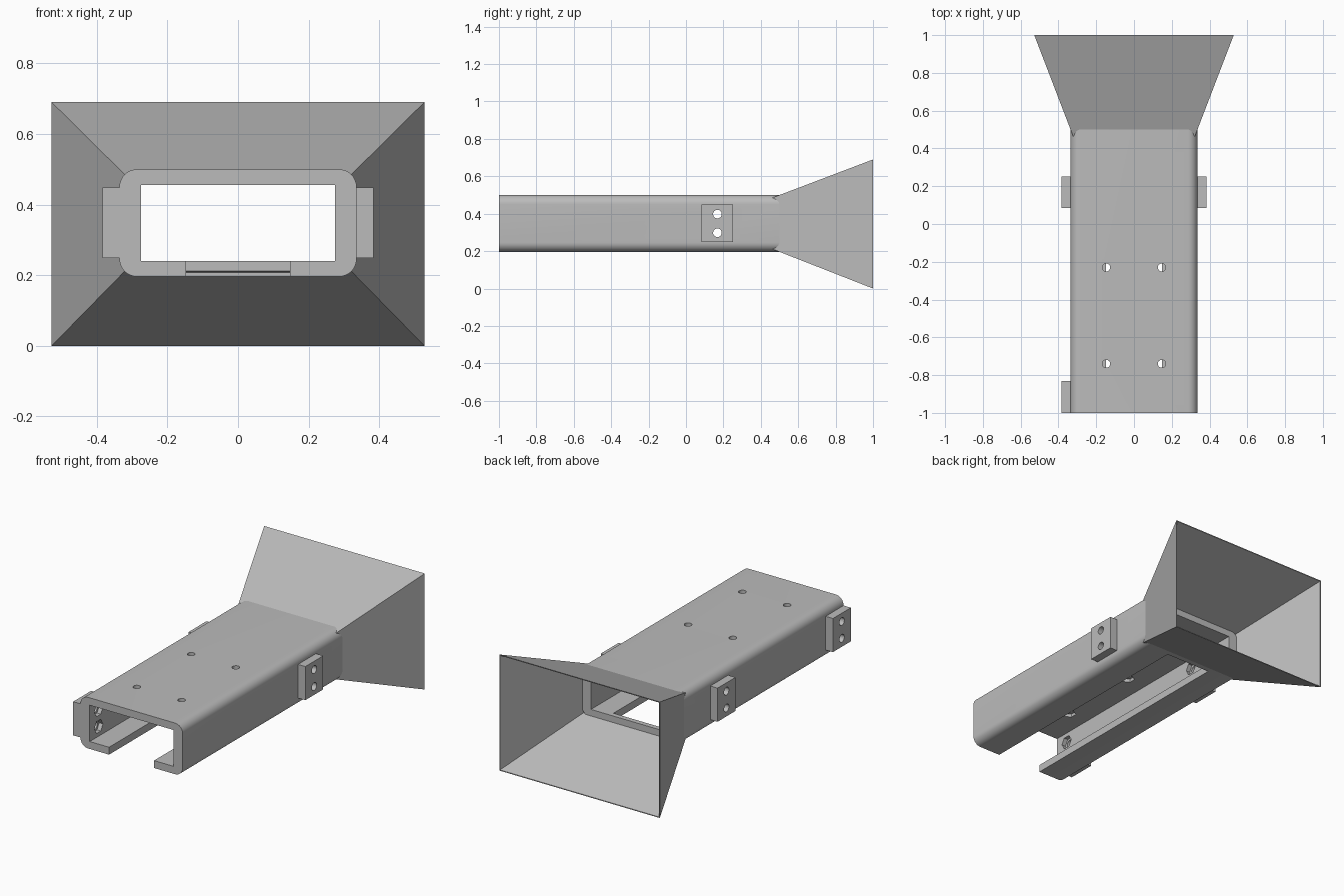
import bpy, bmesh, math
from mathutils import Matrix, Vector

cube = bpy.data.objects.get("Cube")
if cube:
    bpy.data.objects.remove(cube, do_unlink=True)

grey = bpy.data.materials.new("plain grey")
grey.use_nodes = True
grey.diffuse_color = (0.5, 0.5, 0.5, 1)
grey.node_tree.nodes["Principled BSDF"].inputs["Base Color"].default_value = (0.5, 0.5, 0.5, 1)

HALF_W, LOW, HIGH, ROUND = 0.336, 0.196, 0.5, 0.05
MID = (LOW + HIGH) / 2
THROAT = 0.5


def finish(name, bm):
    bmesh.ops.recalc_face_normals(bm, faces=bm.faces)
    mesh = bpy.data.meshes.new(name)
    bm.to_mesh(mesh)
    bm.free()
    mesh.materials.append(grey)
    obj = bpy.data.objects.new(name, mesh)
    bpy.context.collection.objects.link(obj)
    return obj


def box(name, lo, hi):
    lo, hi = Vector(lo), Vector(hi)
    bm = bmesh.new()
    bmesh.ops.create_cube(bm, size=1, matrix=Matrix.Translation((lo + hi) / 2)
                          @ Matrix.Diagonal((*(hi - lo), 1)))
    return finish(name, bm)


def rod(name, centre, radius, depth, axis, sides):
    turn = Matrix.Rotation(math.pi / 2, 4, 'Y') if axis == 'X' else Matrix()
    bm = bmesh.new()
    bmesh.ops.create_cone(bm, cap_ends=True, segments=sides, radius1=radius, radius2=radius,
                          depth=depth, matrix=Matrix.Translation(centre) @ turn)
    return finish(name, bm)


def cut(target, cutter):
    mod = target.modifiers.new("cut", 'BOOLEAN')
    mod.operation, mod.solver, mod.object = 'DIFFERENCE', 'EXACT', cutter
    bpy.context.view_layer.objects.active = target
    bpy.ops.object.modifier_apply(modifier=mod.name)
    bpy.data.objects.remove(cutter, do_unlink=True)


def smooth(obj):
    bpy.ops.object.select_all(action='DESELECT')
    obj.select_set(True)
    bpy.context.view_layer.objects.active = obj
    bpy.ops.object.shade_smooth_by_angle(angle=math.radians(30))


# Rounded rectangular tube
bm = bmesh.new()
ring = []
for k, (sx, sz) in enumerate([(1, 1), (-1, 1), (-1, -1), (1, -1)]):
    cx = sx * (HALF_W - ROUND)
    cz = MID + sz * ((HIGH - LOW) / 2 - ROUND)
    for i in range(9):
        a = math.pi / 2 * (k + i / 8)
        ring.append(bm.verts.new((cx + ROUND * math.cos(a), -1, cz + ROUND * math.sin(a))))
face = bm.faces.new(ring)
ext = bmesh.ops.extrude_face_region(bm, geom=[face])
bmesh.ops.translate(bm, vec=(0, 1 + THROAT, 0),
                    verts=[v for v in ext["geom"] if isinstance(v, bmesh.types.BMVert)])
tube = finish("tube_body", bm)

# Bore and open slot along the underside
cut(tube, box("bore", (-0.275, -1.1, 0.24), (0.275, 0.6, 0.456)))
cut(tube, box("slot", (-0.148, -1.1, 0.1), (0.148, 0.47, 0.3)))

# Screw holes in the roof with hexagonal nut pockets inside
for x in (-0.147, 0.147):
    for y in (-0.74, -0.23):
        cut(tube, rod("hole", (x, y, 0.48), 0.021, 0.2, 'Z', 24))
        cut(tube, rod("pocket", (x, y, 0.45), 0.038, 0.05, 'Z', 6))

# Side mounting blocks, bolted through the walls
for name, side, y in (("left_block", 1, 0.168), ("right_block", -1, 0.168),
                      ("front_right_block", -1, -0.916)):
    xs = sorted((side * (HALF_W - 0.01), side * 0.384))
    block = box(name, (xs[0], y - 0.084, 0.248), (xs[1], y + 0.084, 0.448))
    for z in (0.298, 0.398):
        for part in (block, tube):
            cut(part, rod("hole", (side * 0.34, y, z), 0.023, 0.2, 'X', 24))
        cut(tube, rod("pocket", (side * 0.275, y, z), 0.04, 0.05, 'X', 6))
    smooth(block)
smooth(tube)

# Thin flared horn at the back, its corners poking past the rounded tube
bm = bmesh.new()


def horn_loop(y, inset):
    t = (y - THROAT) / (1 - THROAT)
    w = HALF_W + (0.528 - HALF_W) * t - inset
    lo = LOW * (1 - t) + inset
    hi = HIGH + (0.69 - HIGH) * t - inset
    return [bm.verts.new(p) for p in ((-w, y, lo), (w, y, lo), (w, y, hi), (-w, y, hi))]


loops = [horn_loop(0.46, 0), horn_loop(1, 0), horn_loop(1, 0.005), horn_loop(THROAT, 0.005)]
for a, b in zip(loops, loops[1:] + loops[:1]):
    for i in range(4):
        j = (i + 1) % 4
        bm.faces.new((a[i], a[j], b[j], b[i]))
finish("flared_horn", bm)
